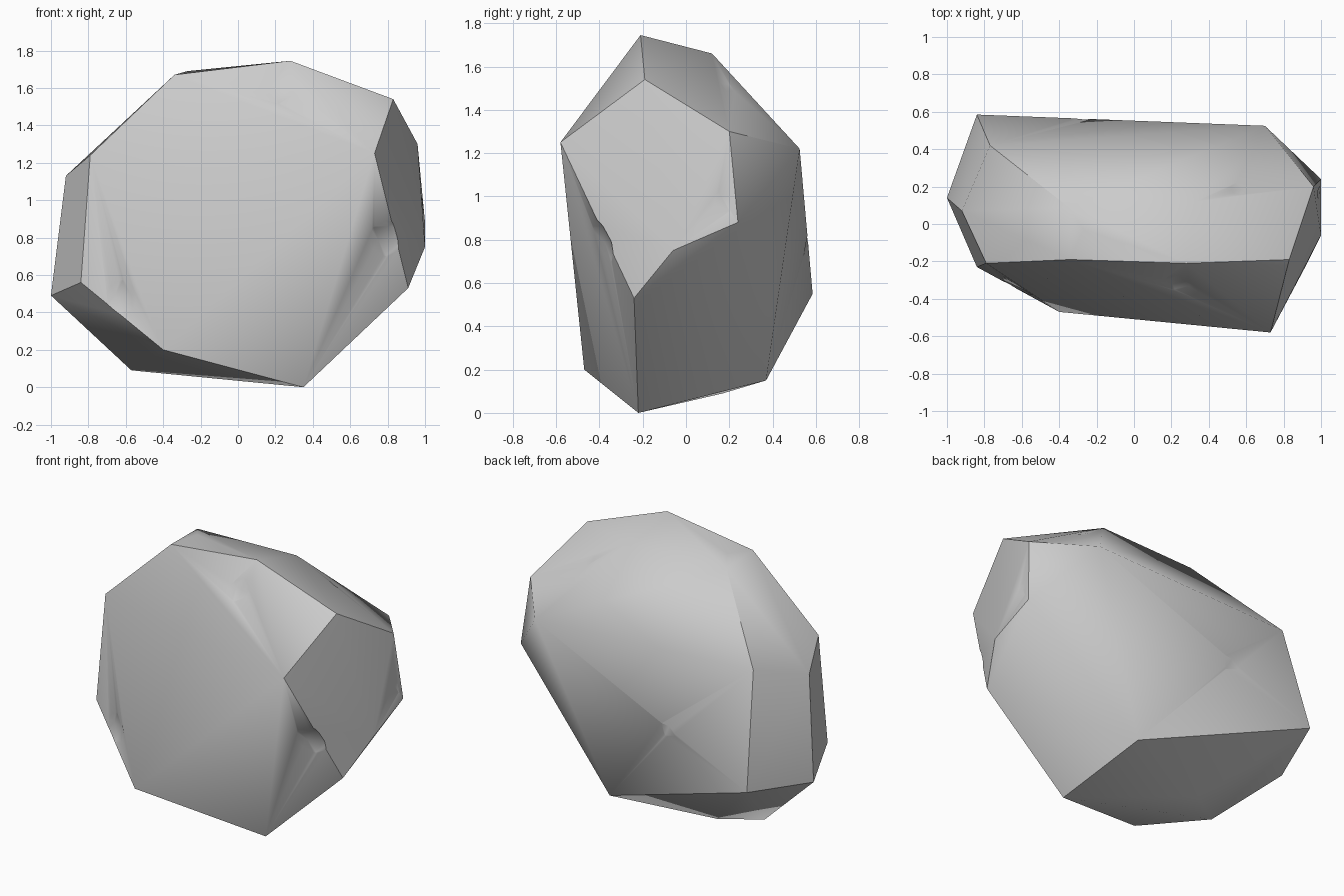
import bpy, bmesh, math
from mathutils import Vector, Matrix
from mathutils.bvhtree import BVHTree

if "Cube" in bpy.data.objects:
    bpy.data.objects.remove(bpy.data.objects["Cube"])

# Corner points of the faceted boulder
CORNERS = [
    # front face
    (-.34, -.19, 1.67), (-.79, -.21, 1.24), (-.40, -.47, .20), (.73, -.58, 1.25),
    # crown
    (.28, -.21, 1.745), (.83, -.19, 1.54), (.33, .12, 1.66), (-.35, .09, 1.66), (-.27, -.03, 1.69),
    # right side
    (.96, .20, 1.30), (1.0, .24, .88), (1.0, -.06, .75), (.91, -.24, .53),
    # back
    (.70, .525, 1.22), (-.84, .585, .55), (-.77, .42, 1.25),
    # left side
    (-1.0, .14, .49), (-.92, .07, 1.13), (-.84, -.23, .56),
    # underside
    (.35, -.22, 0), (.28, .37, .15), (-.57, .02, .09), (-.34, .17, .09),
]

bm = bmesh.new()
for c in CORNERS:
    bm.verts.new(c)
hull = bmesh.ops.convex_hull(bm, input=bm.verts)
loose = [v for v in bm.verts if not v.link_faces]
bmesh.ops.delete(bm, geom=loose, context='VERTS')
bmesh.ops.recalc_face_normals(bm, faces=bm.faces)
tree = BVHTree.FromBMesh(bm)
mesh = bpy.data.meshes.new("boulder")
bm.to_mesh(mesh)
bm.free()
boulder = bpy.data.objects.new("boulder", mesh)
bpy.context.collection.objects.link(boulder)

# Shallow weathered chips: (ray target on the surface, chip radius)
CHIPS = [
    ((-.62, -.34, .48), .10), ((.80, -.38, .80), .11), ((.22, -.30, 1.55), .08),
    ((.98, .17, .98), .06), ((-.25, .52, .80), .07), ((.58, .2, 1.53), .06),
]
R = .30
core = Vector((0, 0, .85))
cb = bmesh.new()
for target, r in CHIPS:
    loc, nor, _, _ = tree.ray_cast(core, (Vector(target) - core).normalized())
    centre = loc + nor * math.sqrt(R * R - r * r)
    bmesh.ops.create_icosphere(cb, subdivisions=3, radius=R, matrix=Matrix.Translation(centre))
cmesh = bpy.data.meshes.new("chip_cutter")
cb.to_mesh(cmesh)
cb.free()
cutter = bpy.data.objects.new("chip_cutter", cmesh)
bpy.context.collection.objects.link(cutter)
cutter.hide_render = True

# Cut the chips, then smooth all but the hard ridges
mod = boulder.modifiers.new("chips", 'BOOLEAN')
mod.operation = 'DIFFERENCE'
mod.solver = 'EXACT'
mod.use_self = True
mod.object = cutter
bpy.context.view_layer.objects.active = boulder
boulder.select_set(True)
bpy.ops.object.modifier_apply(modifier="chips")
bpy.data.objects.remove(cutter)
bpy.ops.object.shade_smooth_by_angle(angle=math.radians(40))
